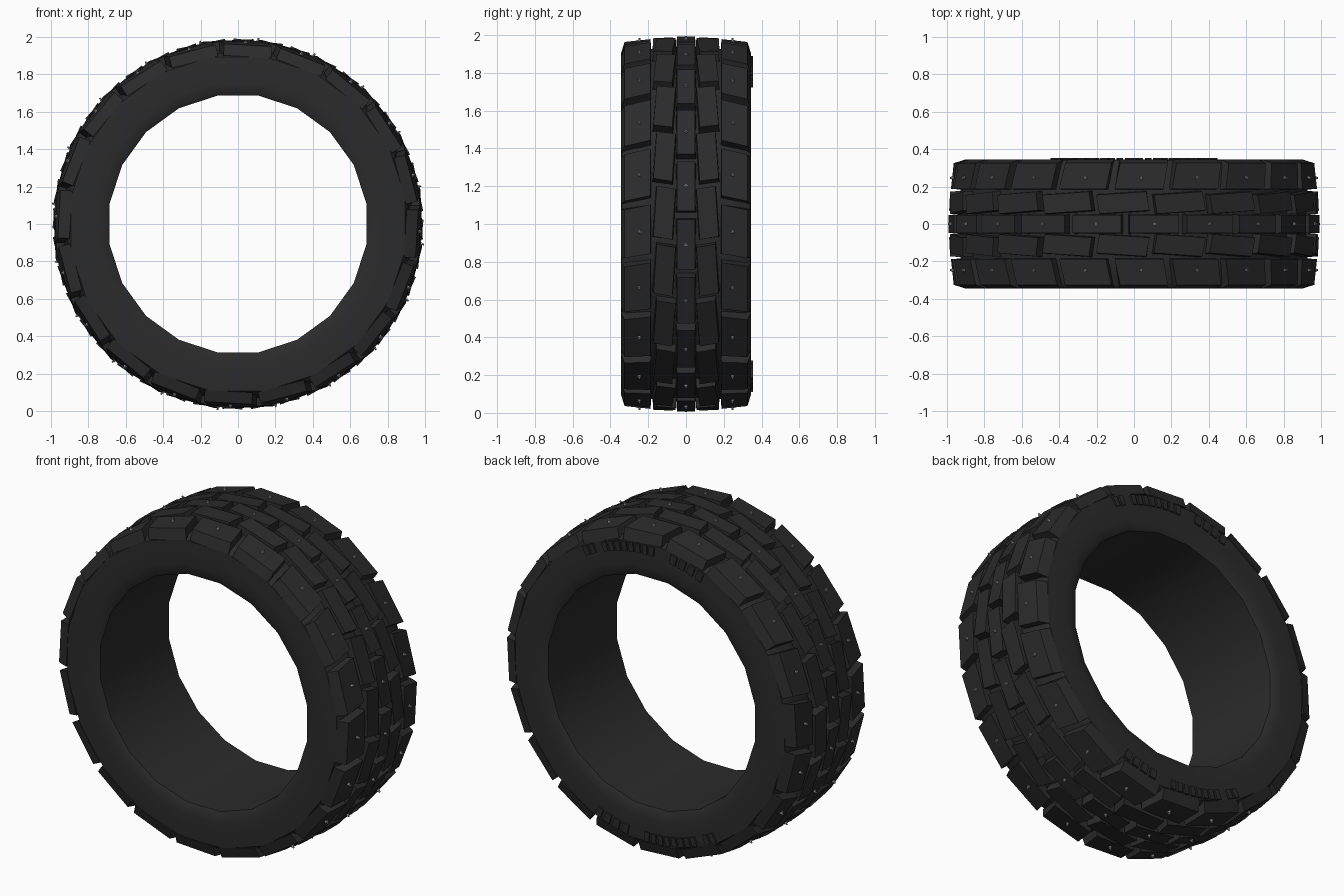
import bpy, bmesh
from math import radians, sin, cos, tau
from mathutils import Vector, Matrix

SIDES = 20
PITCH = 360 / SIDES

if "Cube" in bpy.data.objects:
    bpy.data.objects.remove(bpy.data.objects["Cube"])


def material(name, value, rough):
    m = bpy.data.materials.new(name)
    m.use_nodes = True
    col = (value, value, value, 1)
    m.diffuse_color = col
    node = m.node_tree.nodes["Principled BSDF"]
    node.inputs["Base Color"].default_value = col
    node.inputs["Roughness"].default_value = rough
    return m


rubber = material("black rubber", 0.024, 0.8)
steel = material("stud steel", 0.3, 0.4)


def finish(bm, name, mat, smooth=None):
    bmesh.ops.recalc_face_normals(bm, faces=bm.faces)
    mesh = bpy.data.meshes.new(name)
    bm.to_mesh(mesh)
    bm.free()
    mesh.materials.append(mat)
    ob = bpy.data.objects.new(name, mesh)
    bpy.context.collection.objects.link(ob)
    if smooth:
        bpy.ops.object.select_all(action="DESELECT")
        ob.select_set(True)
        bpy.context.view_layer.objects.active = ob
        bpy.ops.object.shade_smooth_by_angle(angle=radians(smooth))
    return ob


def polar(angle, y, r):
    """Point on the wheel; the angle runs from the top towards +x."""
    a = radians(angle)
    return Vector((r * sin(a), y, 1 + r * cos(a)))


def crown(y):
    """Radius of the tread surface across the width."""
    return 0.993 - 0.25 * y * y


def prism(bm, bottom, top):
    lo = [bm.verts.new(p) for p in bottom]
    hi = [bm.verts.new(p) for p in top]
    bm.faces.new(hi)
    bm.faces.new(lo[::-1])
    for i in range(len(lo)):
        j = (i + 1) % len(lo)
        bm.faces.new((lo[i], lo[j], hi[j], hi[i]))


# Carcass: half profile (radius, y) mirrored and turned around the axle
half = [(0.695, 0.325), (0.715, 0.337), (0.76, 0.344), (0.83, 0.345),
        (0.905, 0.342), (0.925, 0.315), (0.942, 0.15)]
profile = half + [(r, -y) for r, y in reversed(half)]
bm = bmesh.new()
rings = [[bm.verts.new(polar((k + 0.5) * PITCH, y, r)) for r, y in profile]
         for k in range(SIDES)]
for k in range(SIDES):
    a, b = rings[k], rings[(k + 1) % SIDES]
    for i in range(len(profile)):
        j = (i + 1) % len(profile)
        bm.faces.new((a[i], a[j], b[j], b[i]))
finish(bm, "tyre_carcass", rubber, 35)


# Tread rows: skewed flat blocks with slightly flared walls
def tread_row(name, centre, half_len, y_in, y_out, skew, lean, flare_out, side):
    bm = bmesh.new()
    for k in range(SIDES):
        mid = centre + k * PITCH
        top, bottom = [], []
        for along, across in ((-1, 0), (1, 0), (1, 1), (-1, 1)):
            angle = mid + along * half_len + (skew if across else -skew)
            y = (y_out if across else y_in) + along * lean
            flare = flare_out if across else -0.006
            top.append(polar(angle, side * y, crown(y)))
            bottom.append(polar(angle + along * 0.5, side * (y + flare), 0.905))
        prism(bm, bottom, top)
    finish(bm, name, rubber)


tread_row("centre_blocks", 6.3, 7.7, -0.048, 0.048, 0, 0, 0.006, 1)
for side, label in ((1, "back"), (-1, "front")):
    tread_row(label + "_middle_blocks", -3.5, 7.8, 0.064, 0.164, -0.5, 0.009, 0.006, side)
    tread_row(label + "_shoulder_blocks", 2.4, 7.6, 0.188, 0.325, 0.8, 0, 0.02, side)


# Studs: a hexagonal body with a fine pin, one on each centre and shoulder block
def stud_row(name, centre, y):
    bm = bmesh.new()
    base = (crown(abs(y)) - 0.001) * cos(radians(7.7))
    for k in range(SIDES):
        angle = centre + k * PITCH
        frame = Matrix.Translation(polar(angle, y, base)) @ Matrix.Rotation(radians(angle), 4, "Y")
        for rad, depth in ((0.011, 0.016), (0.006, 0.034)):
            bmesh.ops.create_cone(bm, cap_ends=True, segments=6, radius1=rad,
                                  radius2=rad * 0.85, depth=depth, matrix=frame)
    finish(bm, name, steel)


stud_row("centre_studs", 6.3, 0)
stud_row("back_shoulder_studs", 2.4, 0.247)
stud_row("front_shoulder_studs", 2.4, -0.247)

# Raised radial ribs on the back sidewall, repeated on the opposite side
bm = bmesh.new()
for turn in (0, 180):
    for start, end, count in ((25, 31, 2), (-2, 22, 8), (-24, -8, 4)):
        step = (end - start) / count
        for i in range(count):
            a0 = turn + start + i * step
            a1 = a0 + step * 0.68
            outline = ((a0, 0.835), (a1, 0.835), (a1, 0.89), (a0, 0.89))
            prism(bm, [polar(a, 0.335, r) for a, r in outline],
                  [polar(a, 0.354, r) for a, r in outline])
finish(bm, "sidewall_ribs", rubber)
